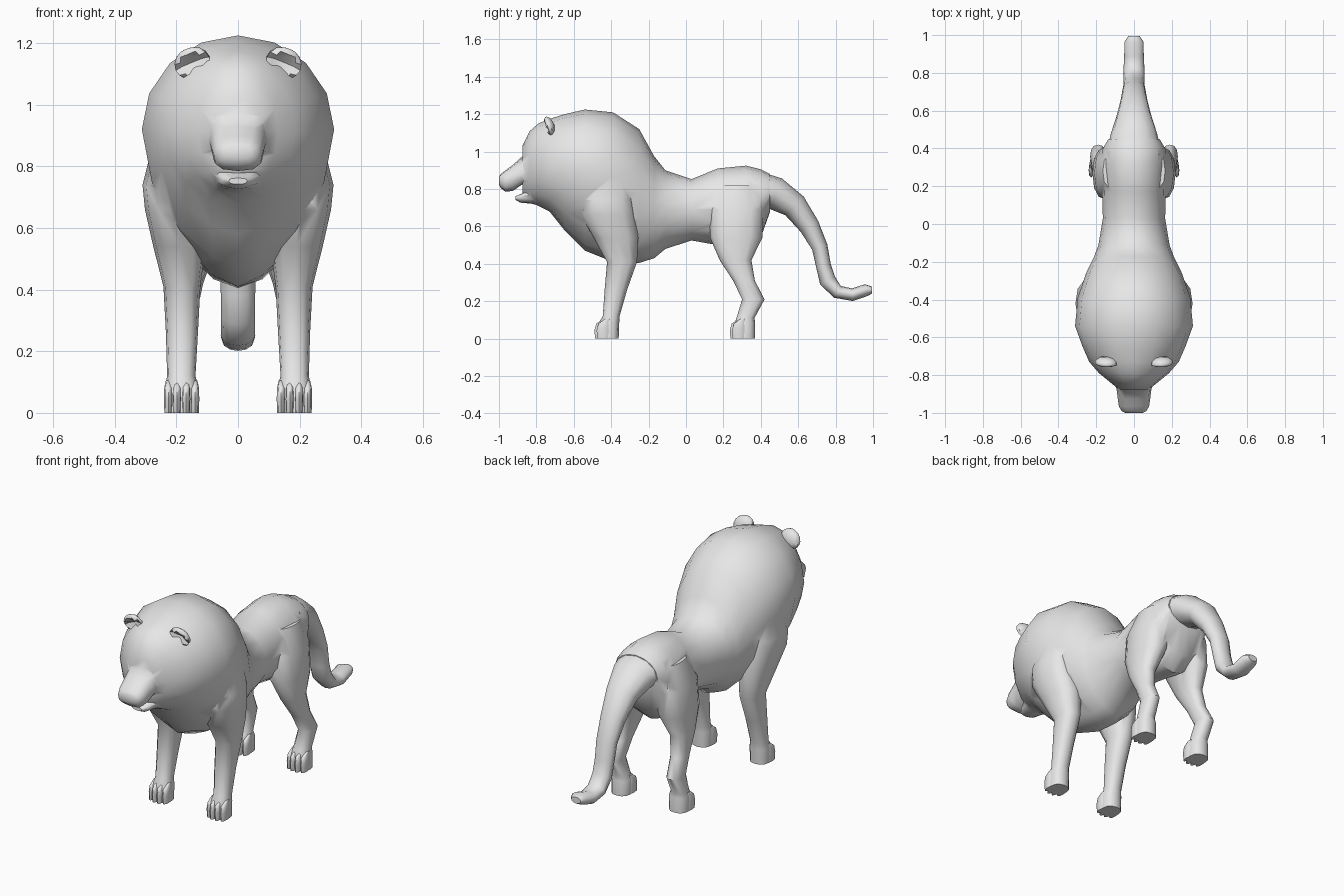
import bpy, bmesh, math
from mathutils import Vector

fur = bpy.data.materials.new("grey_fur")
fur.diffuse_color = (0.8, 0.8, 0.8, 1)


def finish(name, bm):
    bmesh.ops.recalc_face_normals(bm, faces=bm.faces)
    mesh = bpy.data.meshes.new(name)
    bm.to_mesh(mesh)
    bm.free()
    mesh.materials.append(fur)
    ob = bpy.data.objects.new(name, mesh)
    bpy.context.collection.objects.link(ob)
    return ob


def loft(name, rings):
    """Skin a list of equal-length point rings and cap both ends."""
    bm = bmesh.new()
    loops = [[bm.verts.new(p) for p in ring] for ring in rings]
    n = len(loops[0])
    for a, b in zip(loops, loops[1:]):
        for i in range(n):
            j = (i + 1) % n
            bm.faces.new((a[i], a[j], b[j], b[i]))
    bm.faces.new(loops[0])
    bm.faces.new(loops[-1])
    return finish(name, bm)


def power(v, p):
    return math.copysign(abs(v) ** p, v)


def upright(y, top, bottom, half, mid, p_low=1.0, p_top=1.0, n=16):
    """Cross-section facing y; p_low above 1 pinches the underside to a keel."""
    pts = []
    for i in range(n):
        a = 2 * math.pi * i / n
        c, s = math.cos(a), math.sin(a)
        p = p_top if s > 0 else p_low
        z = mid + ((top - mid) if s > 0 else (mid - bottom)) * power(s, min(p, 1))
        pts.append((half * power(c, p), y, z))
    return pts


def flat(z, x, y, rx, ry, n=12, p=0.85):
    """Horizontal cross-section of a leg or toe."""
    return [(x + rx * power(math.cos(2 * math.pi * i / n), p),
             y + ry * power(math.sin(2 * math.pi * i / n), p), z) for i in range(n)]


# Head, mane and trunk in one skin
body = loft("body", [upright(*r) for r in [
    (-0.875, 1.03, 0.78, 0.08, 0.92),
    (-0.835, 1.11, 0.73, 0.13, 0.91),
    (-0.79, 1.15, 0.71, 0.185, 0.91),
    (-0.73, 1.175, 0.68, 0.237, 0.91),
    (-0.65, 1.20, 0.58, 0.272, 0.92, 1.2),
    (-0.54, 1.225, 0.47, 0.312, 0.92, 1.4),
    (-0.39, 1.21, 0.41, 0.298, 0.87, 1.4),
    (-0.25, 1.12, 0.405, 0.25, 0.78, 1.2),
    (-0.17, 0.975, 0.43, 0.21, 0.72, 1.1),
    (-0.11, 0.90, 0.48, 0.188, 0.70),
    (0.03, 0.853, 0.525, 0.165, 0.69),
    (0.17, 0.91, 0.50, 0.168, 0.70),
    (0.32, 0.925, 0.47, 0.175, 0.72),
    (0.40, 0.905, 0.54, 0.165, 0.75),
    (0.45, 0.88, 0.68, 0.135, 0.78),
]])

# Tail: sections set square to a curved path of (y, z, half width, half depth)
path = [(0.36, 0.80, 0.15, 0.10), (0.48, 0.775, 0.122, 0.088), (0.58, 0.71, 0.09, 0.07),
        (0.66, 0.60, 0.07, 0.055), (0.715, 0.49, 0.06, 0.043), (0.735, 0.39, 0.056, 0.04),
        (0.757, 0.31, 0.055, 0.045), (0.81, 0.25, 0.056, 0.036), (0.89, 0.235, 0.052, 0.034),
        (0.965, 0.26, 0.05, 0.032), (0.995, 0.26, 0.03, 0.018)]
tail_rings = []
for i, (y, z, w, d) in enumerate(path):
    a, b = path[max(i - 1, 0)], path[min(i + 1, len(path) - 1)]
    t = Vector((0, b[0] - a[0], b[1] - a[1])).normalized()
    normal = Vector((0, -t.z, t.y))
    tail_rings.append([Vector((w * math.cos(k * math.pi / 6), y, z))
                       + normal * d * math.sin(k * math.pi / 6) for k in range(12)])
parts = [loft("tail", tail_rings)]

# Muzzle and lower jaw
parts.append(loft("muzzle", [upright(*r, 0.7, 0.8, 12) for r in [
    (-0.78, 1.03, 0.84, 0.12, 0.91), (-0.875, 0.975, 0.825, 0.092, 0.88),
    (-0.925, 0.93, 0.79, 0.086, 0.86), (-0.965, 0.90, 0.785, 0.08, 0.845),
    (-0.99, 0.88, 0.805, 0.066, 0.845), (-1.0, 0.865, 0.825, 0.045, 0.845)]]))
parts.append(loft("lower_jaw", [upright(*r, 0.9, 0.7, 12) for r in [
    (-0.74, 0.82, 0.70, 0.10, 0.78), (-0.83, 0.80, 0.722, 0.075, 0.77),
    (-0.885, 0.772, 0.727, 0.052, 0.755), (-0.912, 0.762, 0.742, 0.03, 0.752)]]))

# Leg sections from the top down: z, x, y, half width, half length
front = [(0.86, 0.19, -0.40, 0.09, 0.11), (0.74, 0.205, -0.42, 0.105, 0.14),
         (0.66, 0.204, -0.415, 0.098, 0.145), (0.54, 0.19, -0.375, 0.085, 0.12),
         (0.41, 0.182, -0.342, 0.06, 0.08), (0.26, 0.182, -0.375, 0.052, 0.06),
         (0.12, 0.184, -0.40, 0.046, 0.045), (0.085, 0.183, -0.412, 0.054, 0.055),
         (0.0, 0.183, -0.415, 0.054, 0.055)]
hind = [(0.82, 0.10, 0.28, 0.065, 0.10), (0.69, 0.125, 0.27, 0.085, 0.145),
        (0.54, 0.145, 0.268, 0.075, 0.14), (0.42, 0.165, 0.265, 0.052, 0.085),
        (0.31, 0.18, 0.31, 0.043, 0.058), (0.21, 0.19, 0.36, 0.042, 0.06),
        (0.11, 0.185, 0.318, 0.045, 0.048), (0.085, 0.183, 0.315, 0.054, 0.055),
        (0.0, 0.183, 0.315, 0.054, 0.055)]
for side, s in (("left", 1), ("right", -1)):
    for label, legs, toe_y in (("front", front, -0.452), ("hind", hind, 0.272)):
        parts.append(loft(f"{label}_leg_{side}",
                          [flat(z, s * x, y, rx, ry) for z, x, y, rx, ry in legs]))
        # Four toes, the middle pair further forward
        for k, off in enumerate((-0.043, -0.015, 0.015, 0.043)):
            x = s * (0.183 + off)
            y = toe_y + (0.012 if k in (0, 3) else 0)
            loft(f"{label}_toe_{side}_{k + 1}",
                 [flat(0, x, y, 0.013, 0.034, 8), flat(0.045, x, y, 0.0145, 0.038, 8),
                  flat(0.08, x, y + 0.004, 0.0135, 0.032, 8),
                  flat(0.105, x, y + 0.02, 0.008, 0.014, 8)])

# Weld the limbs, tail and jaws into the trunk
for part in parts:
    mod = body.modifiers.new("weld", 'BOOLEAN')
    mod.operation, mod.solver, mod.object = 'UNION', 'EXACT', part
    bpy.context.view_layer.objects.active = body
    bpy.ops.object.modifier_apply(modifier=mod.name)
    bpy.data.objects.remove(part)

# Ears: flattened balls with a hollow front, leaning forward and outward
for side, s in (("left", 1), ("right", -1)):
    bm = bmesh.new()
    bmesh.ops.create_uvsphere(bm, u_segments=10, v_segments=8, radius=1)
    for v in bm.verts:
        x, y, z = v.co
        r = math.hypot(x, z)
        if y < 0:
            y = -y * 0.3 if r < 0.6 else y * 0.6
        v.co = (x * 0.062, y * 0.032, z * 0.052)
    ear = finish(f"ear_{side}", bm)
    ear.location = (s * 0.148, -0.735, 1.135)
    ear.rotation_euler = (math.radians(18), math.radians(s * 22), math.radians(s * 8))

# Smooth shading with only hard creases kept
for ob in bpy.context.scene.objects:
    ob.select_set(True)
bpy.context.view_layer.objects.active = body
bpy.ops.object.shade_smooth_by_angle(angle=math.radians(50))
